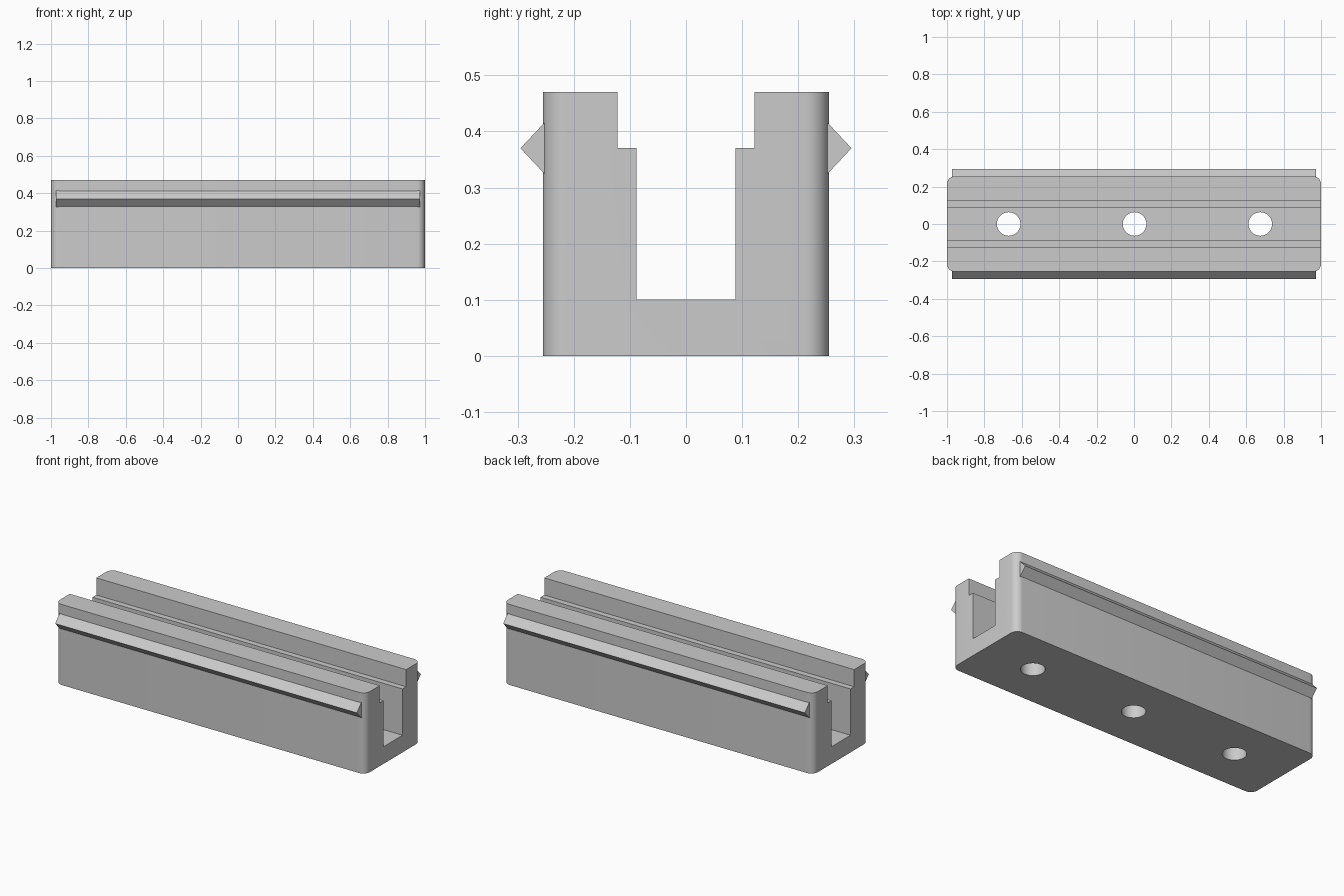
import bpy, bmesh, math
from mathutils import Matrix, Vector

cube = bpy.data.objects.get("Cube")
if cube:
    bpy.data.objects.remove(cube)

grey = bpy.data.materials.new("light grey")
grey.use_nodes = True
colour = (0.6, 0.6, 0.6, 1)
grey.diffuse_color = colour
grey.node_tree.nodes["Principled BSDF"].inputs["Base Color"].default_value = colour

HALF_WIDTH = 0.255


def add_object(name, bm):
    bmesh.ops.recalc_face_normals(bm, faces=bm.faces)
    mesh = bpy.data.meshes.new(name)
    bm.to_mesh(mesh)
    bm.free()
    mesh.materials.append(grey)
    obj = bpy.data.objects.new(name, mesh)
    bpy.context.collection.objects.link(obj)
    return obj


def extrude_along_x(profile, half_length):
    """Sweep a (y, z) outline from -half_length to half_length."""
    bm = bmesh.new()
    face = bm.faces.new([bm.verts.new((-half_length, y, z)) for y, z in profile])
    swept = bmesh.ops.extrude_face_region(bm, geom=[face])["geom"]
    verts = [v for v in swept if isinstance(v, bmesh.types.BMVert)]
    bmesh.ops.translate(bm, verts=verts, vec=(2 * half_length, 0, 0))
    return bm


# Channel body: stepped slot outline, mirrored across the middle
half = [(HALF_WIDTH, 0), (HALF_WIDTH, 0.47), (0.122, 0.47),
        (0.122, 0.37), (0.088, 0.37), (0.088, 0.1)]
bm = extrude_along_x(half + [(-y, z) for y, z in reversed(half)], 1)

# Rounded upright corners
corners = [e for e in bm.edges
           if all(abs(abs(v.co.y) - HALF_WIDTH) < 1e-4 for v in e.verts)
           and abs(e.verts[0].co.z - e.verts[1].co.z) > 0.4]
bmesh.ops.bevel(bm, geom=corners, offset=0.042, segments=8, profile=0.5,
                affect='EDGES')
body = add_object("channel_body", bm)

# Screw holes through the floor
bm = bmesh.new()
for x in (-0.67, 0.003, 0.675):
    bmesh.ops.create_cone(bm, cap_ends=True, segments=48, radius1=0.063,
                          radius2=0.063, depth=0.2,
                          matrix=Matrix.Translation(Vector((x, 0, 0.05))))
cutter = add_object("hole_cutter", bm)
cut = body.modifiers.new("screw_holes", 'BOOLEAN')
cut.operation = 'DIFFERENCE'
cut.solver = 'EXACT'
cut.object = cutter
bpy.context.view_layer.objects.active = body
bpy.ops.object.select_all(action='DESELECT')
body.select_set(True)
bpy.ops.object.modifier_apply(modifier=cut.name)
bpy.data.objects.remove(cutter)
bpy.ops.object.shade_smooth_by_angle(angle=math.radians(30))

# Triangular snap ridges on both long sides
for name, side in (("front_ridge", -1), ("back_ridge", 1)):
    outline = [(side * 0.25, 0.322), (side * 0.295, 0.37), (side * 0.25, 0.418)]
    add_object(name, extrude_along_x(outline, 0.973))
